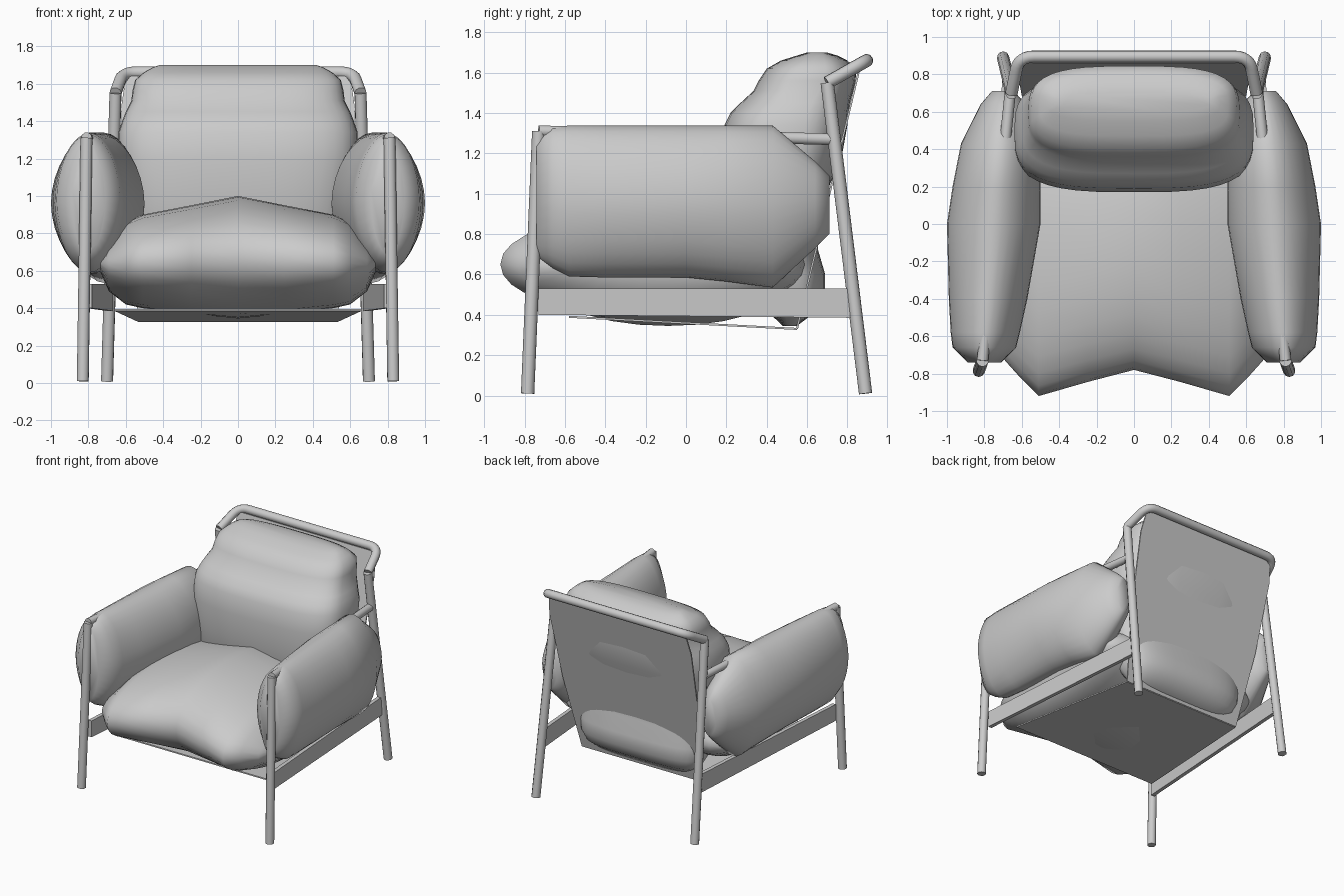
import bpy
from math import cos, sin, pi, radians
from mathutils import Vector

cube = bpy.data.objects.get("Cube")
if cube:
    bpy.data.objects.remove(cube)

grey = bpy.data.materials.new("plain grey")
grey.use_nodes = True
grey.diffuse_color = (0.6, 0.6, 0.6, 1)
grey.node_tree.nodes["Principled BSDF"].inputs["Base Color"].default_value = (0.6, 0.6, 0.6, 1)


def finish(obj, mirror=False, angle=40):
    obj.data.materials.append(grey)
    bpy.ops.object.select_all(action='DESELECT')
    bpy.context.view_layer.objects.active = obj
    obj.select_set(True)
    bpy.ops.object.shade_smooth_by_angle(angle=radians(angle))
    if mirror:
        obj.modifiers.new("mirror", 'MIRROR')
    return obj


def add_mesh(name, verts, faces):
    mesh = bpy.data.meshes.new(name)
    mesh.from_pydata(verts, [], faces)
    obj = bpy.data.objects.new(name, mesh)
    bpy.context.collection.objects.link(obj)
    bpy.ops.object.select_all(action='DESELECT')
    bpy.context.view_layer.objects.active = obj
    obj.select_set(True)
    bpy.ops.object.mode_set(mode='EDIT')
    bpy.ops.mesh.select_all(action='SELECT')
    bpy.ops.mesh.normals_make_consistent(inside=False)
    bpy.ops.object.mode_set(mode='OBJECT')
    return obj


def loft(name, rings, **options):
    """Skin a list of equal closed rings and cap both ends."""
    n, count = len(rings[0]), len(rings)
    verts = [p for ring in rings for p in ring]
    faces = [(r * n + i, r * n + (i + 1) % n, (r + 1) * n + (i + 1) % n, (r + 1) * n + i)
             for r in range(count - 1) for i in range(n)]
    faces += [tuple(range(n)), tuple(range((count - 1) * n, count * n))]
    return finish(add_mesh(name, verts, faces), **options)


def oval(a0, a1, b0, b1, power=2.0, n=32):
    """Superellipse filling the box a0..a1 by b0..b1."""
    def soft(v):
        return abs(v) ** (2 / power) * (1 if v > 0 else -1)
    return [((a0 + a1) / 2 + (a1 - a0) / 2 * soft(cos(2 * pi * i / n)),
             (b0 + b1) / 2 + (b1 - b0) / 2 * soft(sin(2 * pi * i / n))) for i in range(n)]


def tube(name, points, radius=0.033, mirror=False):
    curve = bpy.data.curves.new(name, 'CURVE')
    curve.dimensions = '3D'
    curve.bevel_depth = radius
    curve.bevel_resolution = 3
    curve.use_fill_caps = True
    spline = curve.splines.new('POLY')
    spline.points.add(len(points) - 1)
    for sp, p in zip(spline.points, points):
        sp.co = (*p, 1)
    obj = bpy.data.objects.new(name, curve)
    bpy.context.collection.objects.link(obj)
    bpy.ops.object.select_all(action='DESELECT')
    bpy.context.view_layer.objects.active = obj
    obj.select_set(True)
    bpy.ops.object.convert(target='MESH')
    return finish(bpy.context.object, mirror)


def rounded(points, cut=0.08, steps=6):
    """Replace inner corners of a path by short curves."""
    pts = [Vector(p) for p in points]
    out = [pts[0]]
    for a, b, c in zip(pts, pts[1:], pts[2:]):
        s, e = b + (a - b).normalized() * cut, b + (c - b).normalized() * cut
        for i in range(steps + 1):
            t = i / steps
            out.append(s * (1 - t) ** 2 + b * 2 * t * (1 - t) + e * t * t)
    return out + [pts[-1]]


# Tubular frame
front_top, back_top = (0.81, -0.73, 1.31), (0.655, 0.70, 1.55)
tube("front_leg", [(0.83, -0.785, 0.01), front_top], mirror=True)
tube("back_leg", [(0.70, 0.89, 0.01), back_top], mirror=True)
tube("arm_rail", [front_top, (0.66, 0.72, 1.27)], 0.03, mirror=True)
side = [back_top, (0.615, 0.895, 1.66)]
tube("top_bar", rounded(side + [(-x, y, z) for x, y, z in reversed(side)]))

# Flat side rails between the legs
rail = []
for x, y, low in ((0.795, -0.73, 0.40), (0.685, 0.83, 0.385)):
    rail.append([(x - 0.015, y, low), (x + 0.015, y, low), (x + 0.015, y, 0.53), (x - 0.015, y, 0.53)])
loft("side_rail", rail, mirror=True)

# Thin flat panels under the seat and behind the back


def panel(name, rows):
    """Thin sheet from (half width, y, z) rows."""
    verts = [(s * w, y, z) for w, y, z in rows for s in (-1, 1)]
    faces = [(2 * i, 2 * i + 1, 2 * i + 3, 2 * i + 2) for i in range(len(rows) - 1)]
    obj = finish(add_mesh(name, verts, faces))
    obj.data.shade_flat()
    solid = obj.modifiers.new("thickness", 'SOLIDIFY')
    solid.thickness = 0.01
    solid.offset = 0


panel("seat_panel", [(0.66, -0.58, 0.39), (0.53, 0.55, 0.33)])
panel("back_panel", [(w, 0.55 + 0.24 * (z - 0.33), z)
                     for w, z in ((0.53, 0.33), (0.60, 0.92), (0.625, 1.47), (0.60, 1.64))])

# Seat cushion: half widths with front, back, bottom and top, notched at the middle
seat = [(0, -0.78, 0.60, 0.345, 1.0), (0.25, -0.845, 0.60, 0.37, 0.95),
        (0.51, -0.92, 0.59, 0.40, 0.90), (0.60, -0.83, 0.57, 0.42, 0.86),
        (0.69, -0.73, 0.52, 0.49, 0.77), (0.735, -0.62, 0.40, 0.59, 0.69)]
stations = [(-s[0], *s[1:]) for s in reversed(seat[1:])] + seat
loft("seat_cushion", [[(x, y, z) for y, z in oval(f, b, low, top, 2.1)]
                      for x, f, b, low, top in stations], angle=60)

# Back cushion: height, half width, front and back, bulging past the panel
back = [(0.345, 0.38, 0.48, 0.55), (0.42, 0.48, 0.40, 0.65), (0.50, 0.52, 0.34, 0.69),
        (0.60, 0.54, 0.29, 0.69), (0.72, 0.56, 0.24, 0.655), (0.85, 0.58, 0.20, 0.65),
        (1.0, 0.60, 0.18, 0.695), (1.2, 0.64, 0.17, 0.775), (1.34, 0.64, 0.19, 0.80),
        (1.40, 0.62, 0.22, 0.805), (1.45, 0.60, 0.27, 0.812), (1.51, 0.57, 0.335, 0.828),
        (1.56, 0.565, 0.36, 0.84), (1.62, 0.55, 0.40, 0.845), (1.66, 0.505, 0.47, 0.80),
        (1.685, 0.46, 0.55, 0.75), (1.70, 0.42, 0.60, 0.70)]
loft("back_cushion", [[(x, y, z) for x, y in oval(-w, w, f, b, 3.2, 40)]
                      for z, w, f, b in back], angle=60)

# Arm cushions: y, centre, half thickness, bottom and top
arm = [(-0.74, 0.80, 0.09, 0.69, 1.28), (-0.66, 0.80, 0.17, 0.63, 1.33),
       (-0.58, 0.795, 0.185, 0.59, 1.338), (-0.40, 0.78, 0.21, 0.585, 1.338),
       (0, 0.75, 0.25, 0.585, 1.338), (0.2, 0.735, 0.235, 0.565, 1.338),
       (0.43, 0.715, 0.21, 0.535, 1.338), (0.64, 0.70, 0.12, 0.73, 1.16),
       (0.71, 0.70, 0.06, 0.80, 1.09)]
loft("arm_cushion", [[(x, y, z) for x, z in oval(c - w, c + w, low, top, 1.85)]
                     for y, c, w, low, top in arm], mirror=True, angle=60)
